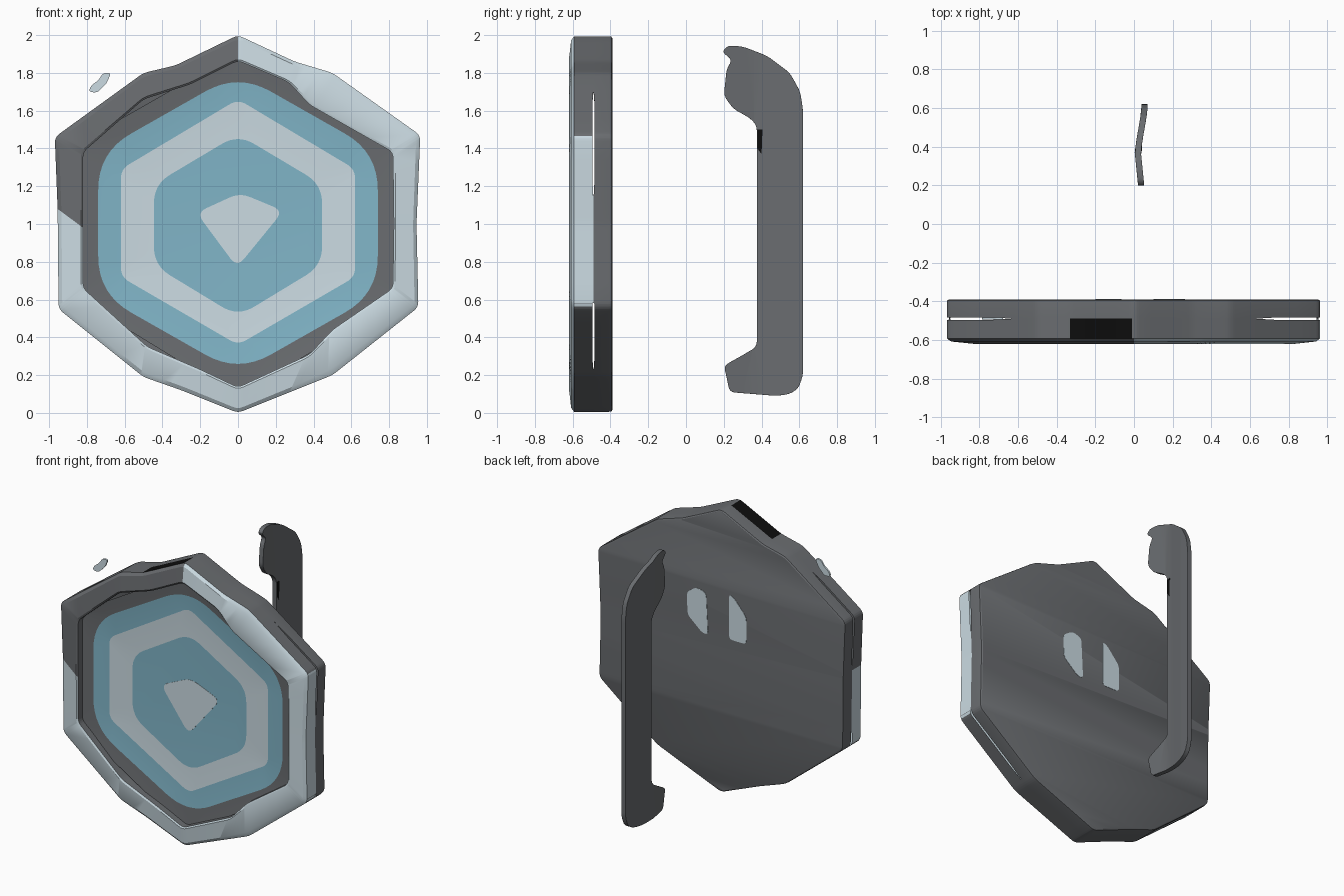
import bpy, bmesh, math
from mathutils import Vector

if "Cube" in bpy.data.objects:
    bpy.data.objects.remove(bpy.data.objects["Cube"])


def mat(name, r, g, b):
    m = bpy.data.materials.new(name)
    m.diffuse_color = (r, g, b, 1)
    m.use_nodes = True
    m.node_tree.nodes["Principled BSDF"].inputs["Base Color"].default_value = m.diffuse_color
    return m


GREY = mat("dark grey", 0.142, 0.15, 0.16)
PALE = mat("pale blue grey", 0.60, 0.71, 0.765)
BLUE = mat("dusty blue", 0.22, 0.465, 0.58)
BLACK = mat("black", 0.004, 0.004, 0.004)


def rounded(pts, r, n=4, split=1):
    """Replace every corner with a short curve, then split the edges."""
    out = []
    for i, p in enumerate(pts):
        p, a, b = Vector(p), Vector(pts[i - 1]), Vector(pts[(i + 1) % len(pts)])
        s = p + (a - p).normalized() * min(r, (a - p).length * 0.45)
        e = p + (b - p).normalized() * min(r, (b - p).length * 0.45)
        for k in range(n + 1):
            t = k / n
            out.append(s * (1 - t) ** 2 + p * 2 * t * (1 - t) + e * t * t)
    return [p.lerp(out[(i + 1) % len(out)], k / split) for i, p in enumerate(out) for k in range(split)]


def finish(bm, name, mats, bevel=0, recalc=True):
    if recalc:
        bmesh.ops.recalc_face_normals(bm, faces=bm.faces)
    me = bpy.data.meshes.new(name)
    bm.to_mesh(me)
    bm.free()
    ob = bpy.data.objects.new(name, me)
    bpy.context.collection.objects.link(ob)
    for m in mats:
        me.materials.append(m)
    if bevel:
        mod = ob.modifiers.new("bevel", "BEVEL")
        mod.width, mod.segments = bevel, 3
        mod.limit_method, mod.angle_limit = "ANGLE", math.radians(50)
    bpy.ops.object.select_all(action="DESELECT")
    ob.select_set(True)
    bpy.context.view_layer.objects.active = ob
    bpy.ops.object.shade_smooth_by_angle(angle=math.radians(30))
    return ob


def prism_bm(pts, t0, t1, axis="Y"):
    bm = bmesh.new()
    place = (lambda p, t: (p[0], t, p[1])) if axis == "Y" else (lambda p, t: (t, p[0], p[1]))
    a = [bm.verts.new(place(p, t0)) for p in pts]
    b = [bm.verts.new(place(p, t1)) for p in pts]
    bm.faces.new(a)
    bm.faces.new(b[::-1])
    for i in range(len(pts)):
        j = (i + 1) % len(pts)
        bm.faces.new((a[j], a[i], b[i], b[j]))
    return bm


def prism(name, pts, t0, t1, m, axis="Y", bevel=0):
    return finish(prism_bm(pts, t0, t1, axis), name, [m], bevel)


def loft_bm(loops, rule):
    """Skin a list of (outline, depth function); rule(face, band, edge) gives the colour."""
    bm = bmesh.new()
    rings = [[bm.verts.new((p.x, y(p), p.y)) for p in pts] for pts, y in loops]
    for k in range(len(rings) - 1):
        A, B = rings[k], rings[k + 1]
        for i in range(len(A)):
            j = (i + 1) % len(A)
            face = bm.faces.new((B[i], B[j], A[j], A[i]))
            face.material_index = rule(face.calc_center_median(), k, (A[j].co - A[i].co).normalized())
    return bm, rings


# Outer and inner outlines of the worn hexagonal rim (x, z), clockwise from top
OUTER = [(0, 2.0), (0.30, 1.86), (0.50, 1.80), (0.965, 1.47), (0.945, 1.0), (0.955, 0.56),
         (0.50, 0.20), (0.30, 0.12), (0, 0.0), (-0.30, 0.12), (-0.50, 0.19), (-0.95, 0.55),
         (-0.955, 1.08), (-0.97, 1.46), (-0.50, 1.80), (-0.33, 1.84)]
INNER = [(0, 1.865), (0.27, 1.75), (0.38, 1.63), (0.82, 1.38), (0.825, 1.0), (0.82, 0.66),
         (0.50, 0.44), (0.38, 0.31), (0, 0.135), (-0.20, 0.23), (-0.48, 0.35), (-0.82, 0.66),
         (-0.82, 0.98), (-0.82, 1.38), (-0.50, 1.66), (-0.25, 1.74)]
outer, inner = rounded(OUTER, 0.03, 4, 4), rounded(INNER, 0.03, 4, 4)


def inset(f):
    return [o.lerp(i, f) for o, i in zip(outer, inner)]


def seam(side):
    """Seam depth, opening into a thin slit near the left and right corners."""
    def y(p):
        open_slit = abs(p.x) > 0.6 and (0.25 < p.y < 0.58 or 1.15 < p.y < 1.7)
        return -0.49 + side * (0.006 if open_slit else 0)
    return y


def rim_colour(c, band, edge):
    # dark worn upper left and slanted sides, pale front and upright sides
    if band == 0 and -0.33 < c.x < -0.01 and c.z > 1.8:
        return 2
    worn = c.x < 0 and c.z > 1.08 - (c.x + 0.955) * 0.74
    return 1 if worn or band == 4 or (band == 0 and abs(edge.z) < 0.9) else 0


# Rim: swept open section
bm, _ = loft_bm([(outer, seam(-1)), (outer, lambda p: -0.592), (inset(0.15), lambda p: -0.608),
                 (inset(0.92), lambda p: -0.62), (inner, lambda p: -0.614),
                 (inner, lambda p: -0.545)], rim_colour)
finish(bm, "rim", [PALE, GREY, BLACK], recalc=False)

# Back plate: shallow tray closing the rim from behind
bm, rings = loft_bm([(inset(0.08), lambda p: -0.39), (inset(0.015), lambda p: -0.395),
                     (inset(0), lambda p: -0.41), (inset(0), seam(1))], lambda *a: 0)
bm.faces.new(rings[0])
finish(bm, "back_plate", [GREY], recalc=False)


# Front panel: slightly dished, with painted hexagonal bands
def hexagon(w, top, hi, lo, bottom, r):
    return rounded([(0, top), (w, hi), (w, lo), (0, bottom), (-w, lo), (-w, hi)], r, 8)


bands = [(hexagon(0.86, 1.91, 1.42, 0.61, 0.085, 0.02), lambda p: -0.572),
         (hexagon(0.74, 1.80, 1.38, 0.63, 0.21, 0.20), lambda p: -0.558),
         (hexagon(0.62, 1.66, 1.29, 0.72, 0.36, 0.05), lambda p: -0.551),
         (hexagon(0.445, 1.475, 1.21, 0.78, 0.51, 0.10), lambda p: -0.543)]
bm, rings = loft_bm(bands, lambda c, band, edge: band)
bm.faces.new(rings[-1][::-1]).material_index = 1
finish(bm, "front_panel", [GREY, BLUE, PALE], recalc=False)
prism("centre_kite", rounded([(0.01, 1.165), (0.24, 1.07), (-0.005, 0.77), (-0.22, 1.06)], 0.06, 6),
      -0.545, -0.541, PALE)

# Two pale patches on the back
prism("back_patch_1", rounded([(0.265, 1.35), (0.19, 1.40), (0.115, 1.38), (0.10, 1.09),
                               (0.145, 1.09), (0.26, 1.19)], 0.03), -0.392, -0.388, PALE)
prism("back_patch_2", rounded([(-0.065, 1.42), (-0.105, 1.40), (-0.20, 1.29), (-0.20, 1.10),
                               (-0.065, 1.10)], 0.03), -0.392, -0.388, PALE)

# Loose flake beside the upper left rim
prism("loose_flake", rounded([(-0.79, 1.70), (-0.745, 1.695), (-0.695, 1.745), (-0.672, 1.80),
                              (-0.715, 1.80), (-0.735, 1.765), (-0.78, 1.73)], 0.02),
      -0.495, -0.483, PALE)

# Handle: thin, gently bent side profile (y, z)
GRIP = [(0.19, 1.91), (0.22, 1.945), (0.30, 1.94), (0.43, 1.89), (0.55, 1.80), (0.605, 1.70),
        (0.62, 1.60), (0.62, 0.20), (0.595, 0.13), (0.55, 0.10), (0.48, 0.09), (0.23, 0.11),
        (0.215, 0.19), (0.20, 0.25), (0.29, 0.30), (0.375, 0.35), (0.375, 1.52), (0.34, 1.56),
        (0.25, 1.61), (0.20, 1.68), (0.21, 1.77), (0.215, 1.82), (0.245, 1.87)]


def bend(y):
    return 0.038 + 0.018 * math.sin((y - 0.49) / 0.13 * 1.3) if y > 0.37 else 0.02 + (0.37 - y) * 0.1


bm = prism_bm(rounded(GRIP, 0.03), -0.016, 0.016, "X")
for y in (0.3, 0.36, 0.42, 0.48, 0.54):
    bmesh.ops.bisect_plane(bm, geom=bm.verts[:] + bm.edges[:] + bm.faces[:],
                           plane_co=(0, y, 0), plane_no=(0, 1, 0))
for v in bm.verts:
    v.co.x += bend(v.co.y)
finish(bm, "handle", [GREY], bevel=0.01)

# Dark chip on the handle's inner edge
prism("handle_chip", [(0.378, 1.50), (0.405, 1.50), (0.40, 1.37), (0.378, 1.40)], 0.032, 0.041, BLACK, "X")
